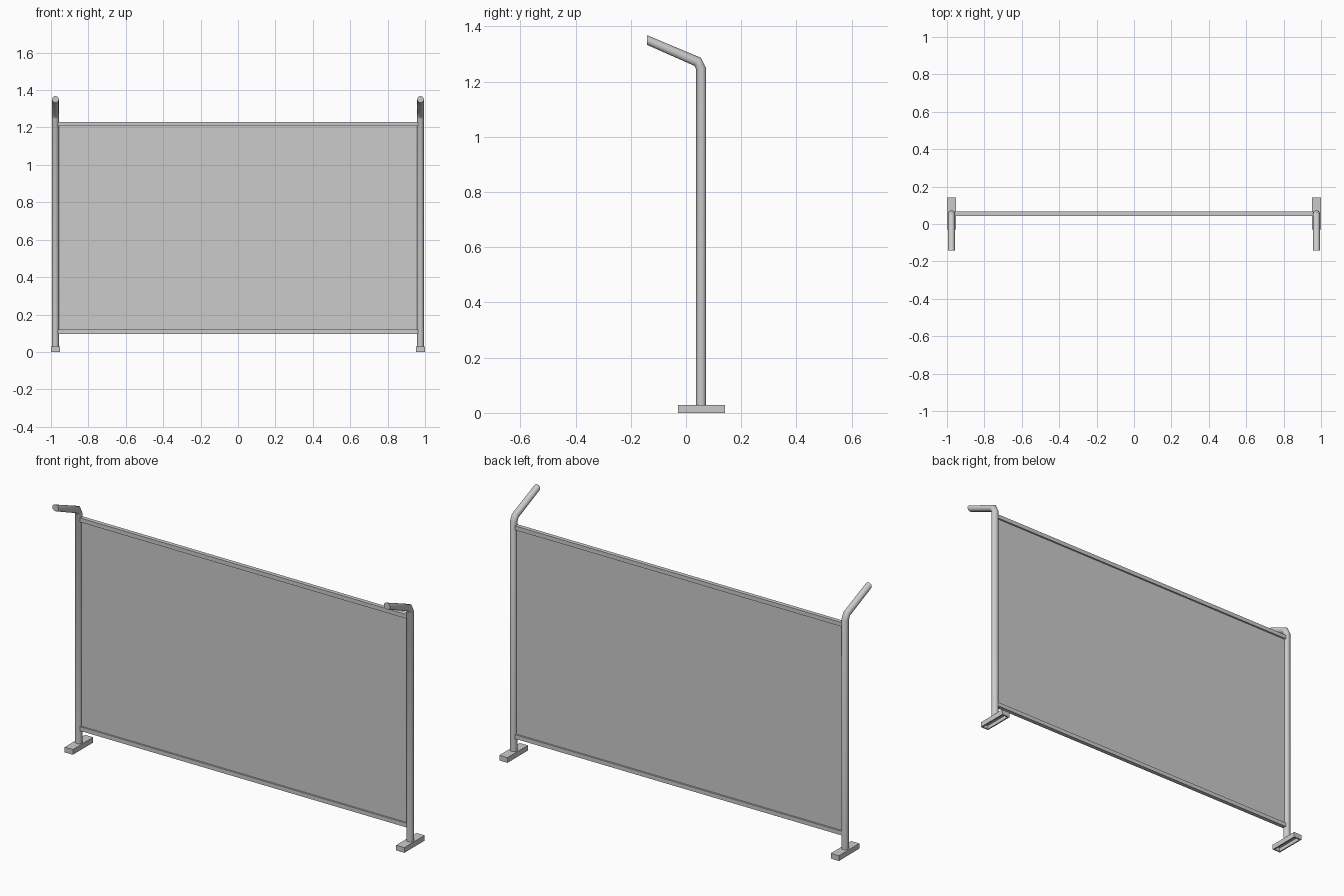
import bpy, bmesh, math
from mathutils import Vector

if "Cube" in bpy.data.objects:
    bpy.data.objects.remove(bpy.data.objects["Cube"])

POST_X, POST_Y, R = 0.976, 0.055, 0.018


def finish(name, bm):
    bmesh.ops.recalc_face_normals(bm, faces=bm.faces)
    me = bpy.data.meshes.new(name)
    bm.to_mesh(me)
    bm.free()
    ob = bpy.data.objects.new(name, me)
    bpy.context.collection.objects.link(ob)
    return ob


def box_bm(x0, x1, y0, y1, z0, z1):
    bm = bmesh.new()
    bmesh.ops.create_cube(bm, size=1)
    bmesh.ops.scale(bm, vec=(x1 - x0, y1 - y0, z1 - z0), verts=bm.verts)
    bmesh.ops.translate(bm, vec=((x0 + x1) / 2, (y0 + y1) / 2, (z0 + z1) / 2), verts=bm.verts)
    return bm


def post(name, x, n=24):
    # each ring is given by its inner (front) and outer (back) point in the y-z plane
    rings = [((POST_Y - R, 0.024), (POST_Y + R, 0.024)),
             ((POST_Y - R, 1.245), (POST_Y + R, 1.248)),
             ((0.030, 1.257), (0.054, 1.286)),
             ((-0.142, 1.333), (-0.142, 1.368))]
    bm = bmesh.new()
    loops = []
    for a, b in rings:
        a, b = Vector((x, *a)), Vector((x, *b))
        c, v = (a + b) / 2, (b - a) / 2
        loops.append([bm.verts.new(c + v * math.cos(t) + Vector((R * math.sin(t), 0, 0)))
                      for t in (2 * math.pi * i / n for i in range(n))])
    for p, q in zip(loops, loops[1:]):
        for i in range(n):
            j = (i + 1) % n
            bm.faces.new((p[i], p[j], q[j], q[i]))
    bm.faces.new(loops[0])
    bm.faces.new(loops[-1])
    ob = finish(name, bm)
    bpy.ops.object.select_all(action='DESELECT')
    ob.select_set(True)
    bpy.context.view_layer.objects.active = ob
    bpy.ops.object.shade_smooth_by_angle(angle=math.radians(40))


def foot(name, x):
    # block with a recessed slot underneath
    bm = box_bm(x - 0.024, x + 0.024, -0.029, 0.142, 0, 0.028)
    bottom = min(bm.faces, key=lambda f: f.calc_center_median().z)
    bmesh.ops.inset_region(bm, faces=[bottom], thickness=0.01)
    ext = bmesh.ops.extrude_discrete_faces(bm, faces=[bottom])["faces"]
    bmesh.ops.translate(bm, vec=(0, 0, 0.02), verts=ext[0].verts)
    finish(name, bm)


# bent posts and feet
for side, s in (("left", -1), ("right", 1)):
    post(side + "_post", s * POST_X)
    foot(side + "_foot", s * POST_X)

# square rails between the posts
for name, z in (("bottom_rail", 0.108), ("top_rail", 1.219)):
    finish(name, box_bm(-0.965, 0.965, POST_Y - 0.011, POST_Y + 0.011, z - 0.011, z + 0.011))

# thin panel
finish("panel", box_bm(-0.962, 0.962, POST_Y - 0.002, POST_Y + 0.002, 0.11, 1.217))
